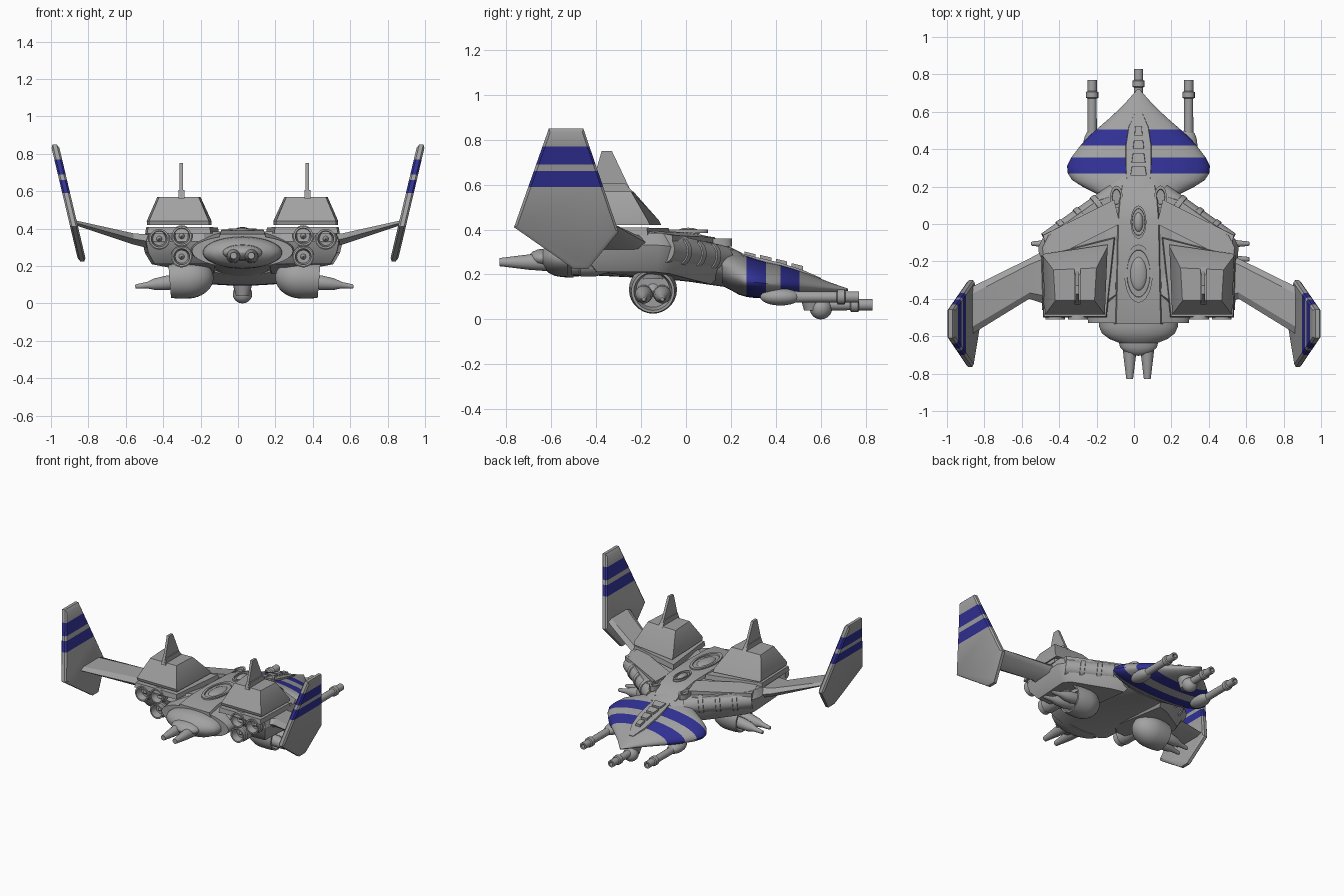
import bpy, bmesh, math
from mathutils import Vector

if "Cube" in bpy.data.objects:
    bpy.data.objects.remove(bpy.data.objects["Cube"])

CX = 0.024  # body centre line
GX = 0.034  # centre of guns, pods and blades, slightly offset


def material(name, rgb):
    m = bpy.data.materials.new(name)
    m.diffuse_color = (*rgb, 1)
    m.use_nodes = True
    m.node_tree.nodes["Principled BSDF"].inputs["Base Color"].default_value = m.diffuse_color
    return m


GREY = material("hull grey", (0.36, 0.36, 0.36))
BLUE = material("stripe blue", (0.03, 0.03, 0.30))


def build(name, verts, faces, blue=None, cuts=()):
    bm = bmesh.new()
    vs = [bm.verts.new(v) for v in verts]
    for f in faces:
        bm.faces.new([vs[i] for i in f])
    bmesh.ops.remove_doubles(bm, verts=bm.verts[:], dist=1e-5)
    for z in cuts:
        bmesh.ops.bisect_plane(bm, geom=bm.verts[:] + bm.edges[:] + bm.faces[:],
                               plane_co=(0, 0, z), plane_no=(0, 0, 1))
    bmesh.ops.recalc_face_normals(bm, faces=bm.faces[:])
    if blue:
        for f in bm.faces:
            f.material_index = int(blue(f.calc_center_median()))
    me = bpy.data.meshes.new(name)
    bm.to_mesh(me)
    bm.free()
    me.materials.append(GREY)
    if blue:
        me.materials.append(BLUE)
    ob = bpy.data.objects.new(name, me)
    bpy.context.collection.objects.link(ob)
    return ob


def loft(name, rings, **kw):
    n, verts, faces = len(rings[0]), [], []
    for r in rings:
        verts += r
    for k in range(len(rings) - 1):
        for i in range(n):
            j = (i + 1) % n
            faces.append((k * n + i, k * n + j, (k + 1) * n + j, (k + 1) * n + i))
    faces += [tuple(range(n)), tuple(range((len(rings) - 1) * n, len(rings) * n))]
    return build(name, verts, faces, **kw)


def lathe(name, origin, axis, profile, seg=24, su=1, sv=1):
    a = Vector(axis).normalized()
    u = Vector((0, 1, 0)) if abs(a.x) > 0.7 else Vector((1, 0, 0))
    u = (u - a * u.dot(a)).normalized()
    v = a.cross(u)
    o = Vector(origin)
    rings = [[o + a * t + (u * math.cos(q) * su + v * math.sin(q) * sv) * max(r, 0.0005)
              for q in (2 * math.pi * i / seg for i in range(seg))] for t, r in profile]
    return loft(name, rings)


def ellipsoid(name, c, rx, ry, rz):
    prof = [(-rz * math.cos(math.pi * i / 12), math.sin(math.pi * i / 12)) for i in range(13)]
    return lathe(name, c, (0, 0, 1), prof, 24, rx, ry)


def oval(y, hw, zr, zt, zb, n=40):
    ring = []
    for i in range(n):
        q = 2 * math.pi * i / n
        s = math.sin(q)
        ring.append((CX + hw * math.cos(q), y, zr + s * ((zt - zr) if s > 0 else (zr - zb))))
    return ring


def box_ring(y, hw, zt, zb):
    return [(CX - hw, y, zb), (CX + hw, y, zb), (CX + hw * .85, y, zt), (CX - hw * .85, y, zt)]


def slab(name, s, pts, levels):
    """Stack of outlines (d, y) scaled about their middle; levels are (z, scale)."""
    mx = sum(p[0] for p in pts) / len(pts)
    my = sum(p[1] for p in pts) / len(pts)
    return loft(name, [[(CX + s * (mx + (d - mx) * k), my + (y - my) * k,
                         z - max(0, y + .08) * .2) for d, y in pts] for z, k in levels])


def gun(name, x, z, start, end):
    lathe(name, (x, 0, z), (0, 1, 0),
          [(start, .026), (end - .10, .024), (end - .095, .033), (end - .065, .033),
           (end - .06, .025), (end, .025), (end, .014), (end - .03, .013)], 16)


# Onion-shaped head with blue bands
head = [(.16, .22, .22, .31, .15), (.20, .30, .20, .30, .13), (.235, .355, .185, .293, .11),
        (.27, .378, .17, .283, .10), (.31, .382, .165, .27, .095), (.355, .36, .16, .257, .095),
        (.42, .31, .155, .243, .10), (.46, .275, .152, .232, .103), (.505, .225, .15, .217, .105),
        (.57, .15, .145, .193, .11), (.64, .077, .14, .165, .115), (.72, .006, .132, .137, .127)]
loft("head_shell", [oval(*r) for r in head],
     blue=lambda c: .27 < c.y < .355 or .42 < c.y < .505)

# Cockpit strip with small low fittings
loft("cockpit_strip", [box_ring(y, w, z, z - .06) for y, w, z in
     [(.2, .07, .308), (.3, .078, .28), (.42, .078, .252), (.52, .06, .22), (.60, .02, .185)]])
for i, (y, w, z) in enumerate([(.26, .05, .302), (.33, .042, .287), (.40, .034, .270), (.47, .025, .250)]):
    loft("cockpit_fitting_%d" % i, [box_ring(y, w, z, z - .06), box_ring(y + .05, w * .8, z - .012, z - .07)])

# Central hull and raised spine
loft("central_hull", [oval(*r) for r in
     [(-.53, .27, .28, .365, .19), (-.40, .28, .285, .385, .195), (-.2, .28, .28, .39, .185),
      (0, .26, .27, .38, .17), (.1, .22, .26, .36, .155), (.17, .20, .245, .335, .145),
      (.25, .18, .22, .295, .14)]])
loft("spine", [box_ring(y, w, z, z - .06) for y, w, z in
     [(-.535, .14, .37), (-.42, .135, .39), (-.2, .13, .395), (.02, .125, .388),
      (.13, .115, .362), (.21, .10, .31)]])
for i, (y, rx, ry) in enumerate([(.01, .042, .088), (-.265, .076, .155)]):
    lathe("spine_hatch_rim_%d" % i, (CX, y, .385), (0, 0, 1),
          [(0, 1), (.016, 1), (.016, .82), (.006, .8)], 32, rx, ry)
    ellipsoid("spine_hatch_dome_%d" % i, (CX, y, .388), rx * .6, ry * .6, .02)

# Rear dish with dome
lathe("rear_dish", (CX, 0, .272), (0, -1, 0),
      [(.5, .215), (.55, .21), (.585, .195), (.615, .155), (.635, .105), (.66, .098),
       (.685, .07), (.70, .03), (.705, 0)], 40, 1, .4)

# Chin gun
ellipsoid("chin_ball", (CX, .60, .05), .052, .05, .05)
lathe("chin_mount", (CX, .56, .04), (0, 0, 1), [(0, .035), (.09, .06)], 16)
gun("chin_gun", CX, .065, .56, .83)

for s, side in ((-1, "left"), (1, "right")):
    def X(d):
        return CX + s * d

    def G(d):
        return GX + s * d

    # Rear spike and cheek gun of the head
    lathe(side + "_rear_spike", (X(.047), 0, .255), (0, -1, 0), [(.62, .04), (.70, .034), (.83, .018)], 12)
    gun(side + "_cheek_gun", G(.258), .10, .42, .77)
    ellipsoid(side + "_cheek_mount", (G(.255), .42, .10), .05, .09, .038)

    # Shoulder body with top plate
    slab(side + "_shoulder", s, [(.11, .19), (.22, .15), (.50, -.05), (.535, -.12), (.515, -.46), (.2, -.47), (.1, -.4)],
         [(.21, .78), (.27, .94), (.33, 1), (.385, .9)])
    slab(side + "_top_plate", s, [(.125, -.07), (.52, -.17), (.51, -.50), (.17, -.50)],
         [(.375, 1), (.408, .97)])

    # Rounded leading edge with a few bands, and its sloping cover
    p0, p1 = Vector((X(.12), .16, .27)), Vector((X(.485), -.10, .31))
    length = (p1 - p0).length
    prof = [(0, .06)]
    for i in (1, 2, 3):
        t = length * i / 4
        prof += [(t - .016, .06), (t - .014, .066), (t + .014, .066), (t + .016, .06)]
    lathe(side + "_leading_edge", p0, p1 - p0, prof + [(length, .06)], 20)
    loft(side + "_edge_cover", [[(X(d), y, z), (X(d - .03), y - .13, z + .02),
                                 (X(d - .03), y - .13, z - .06), (X(d), y, z - .05)]
                                for d, y, z in ((.13, .13, .365), (.51, -.06, .375))])
    lathe(side + "_intake_ring", (X(.118), .145, .325), (0, 0, 1),
          [(0, 1), (.035, 1), (.035, .7), (.02, .65)], 20, .033, .06)

    # Angular hood with upright blade
    loft(side + "_hood", [[(X(d), y, z) for d, y in q] for z, q in (
        (.42, [(.165, -.11), (.51, -.16), (.50, -.48), (.18, -.48)]),
        (.44, [(.165, -.12), (.512, -.17), (.50, -.485), (.18, -.485)]),
        (.57, [(.225, -.235), (.455, -.245), (.445, -.41), (.235, -.41)]))])
    blade = [(-.24, .56), (-.33, .75), (-.375, .75), (-.43, .56)]
    loft(side + "_hood_blade", [[(G(.337) + e, y, z) for y, z in blade] for e in (-.009, .009)])
    loft(side + "_blade_foot", [[(G(.337) + e, y, z) for y, z in
         [(-.23, .56), (-.27, .605), (-.41, .605), (-.43, .56)]] for e in (-.016, .016)])

    # Engine nozzles
    for i, (d, z) in enumerate([(.445, .345), (.325, .36), (.325, .25)]):
        lathe("%s_nozzle_%d" % (side, i), (X(d), 0, z), (0, -1, 0),
              [(.32, .035), (.40, .058), (.47, .058), (.475, .05), (.51, .053), (.51, .043),
               (.46, .035), (.46, .015), (.49, 0)], 20)

    # Belly pod: bowl-ended ball with two tapering barrels
    ball = [(-.135 * math.cos(q), .107 * math.sin(q)) for q in (math.pi * i / 20 for i in range(11))]
    lathe(side + "_belly_pod", (G(.30), -.147, .133), (s, 0, -.08),
          ball + [(.06, .103), (.10, .096), (.10, .085), (.05, .075), (.05, .03), (.08, 0)], 28)
    lathe(side + "_pod_strut", (G(.30), -.147, .18), (0, 0, 1), [(0, .07), (.07, .09)], 20)
    for k, y in enumerate((-.105, -.188)):
        lathe("%s_pod_barrel_%d" % (side, k), (G(.33), y, .12), (s, 0, -.12),
              [(0, .035), (.08, .04), (.15, .032), (.19, .018), (.25, .012), (.255, .008)], 14)

    # Upswept wing
    def section(x, y0, y1, z, h):
        return [(s * x, y0, z), (s * x, y0 + (y1 - y0) * .15, z + h), (s * x, y0 + (y1 - y0) * .85, z + h),
                (s * x, y1, z), (s * x, y0 + (y1 - y0) * .85, z - h), (s * x, y0 + (y1 - y0) * .15, z - h)]
    loft(side + "_wing", [section(.44, -.44, -.12, .325, .04), section(.56, -.40, -.185, .345, .03),
                          section(.885, -.60, -.345, .435, .012)])

    # Tail fin with chamfered rim and blue bands
    outline = [(-.61, .85), (-.457, .85), (-.30, .39), (-.435, .225), (-.50, .225), (-.765, .41)]

    def fin_ring(e, k):
        ring = []
        for y, z in outline:
            y, z = -.52 + (y + .52) * k, .53 + (z - .53) * k
            ring.append((s * (.835 + (z - .235) * .236 + e), y, z))
        return ring
    loft(side + "_fin", [fin_ring(-.021, .94), fin_ring(-.011, 1), fin_ring(.011, 1), fin_ring(.021, .94)],
         cuts=(.59, .66, .69, .77), blue=lambda c: .59 < c.z < .66 or .69 < c.z < .77)

# Smooth round parts, keep hard edges
bpy.ops.object.select_all(action='SELECT')
bpy.context.view_layer.objects.active = bpy.data.objects["head_shell"]
bpy.ops.object.shade_smooth_by_angle(angle=math.radians(32))
